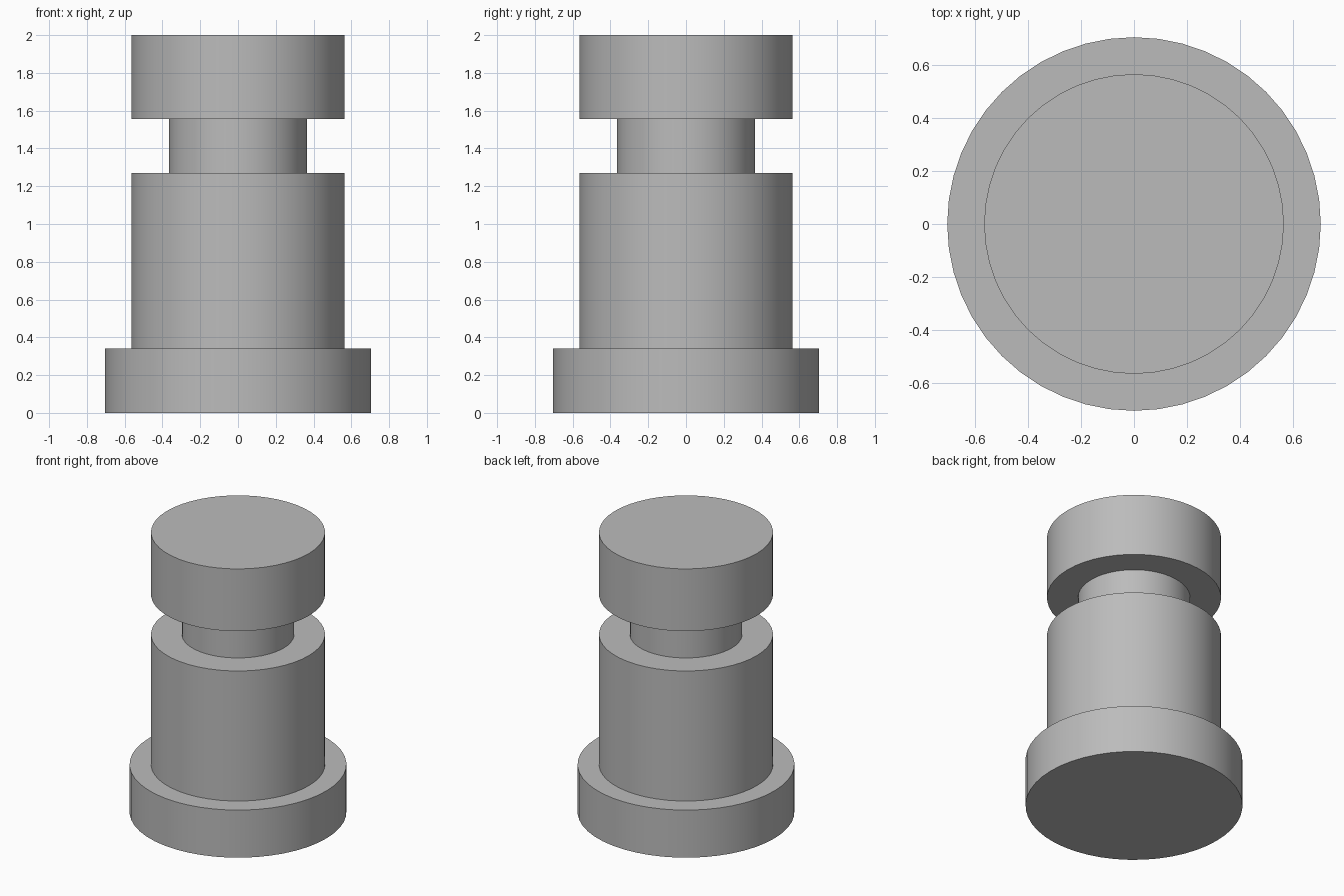
import bpy
import bmesh
from math import radians, tau, cos, sin

SIDES = 48

cube = bpy.data.objects.get("Cube")
if cube:
    bpy.data.objects.remove(cube, do_unlink=True)

# Single plain grey for the whole turned piece
grey = bpy.data.materials.new("plain_grey")
grey.use_nodes = True
colour = (0.5, 0.5, 0.5, 1.0)
grey.diffuse_color = colour
grey.node_tree.nodes["Principled BSDF"].inputs["Base Color"].default_value = colour


def lathe(name, profile):
    """Closed solid turned around z from (radius, height) points."""
    bm = bmesh.new()
    rings = [[bm.verts.new((r * cos(tau * i / SIDES), r * sin(tau * i / SIDES), z))
              for i in range(SIDES)] for r, z in profile]
    for low, high in zip(rings, rings[1:]):
        for i in range(SIDES):
            j = (i + 1) % SIDES
            bm.faces.new((low[i], low[j], high[j], high[i]))
    bm.faces.new(rings[0][::-1])
    bm.faces.new(rings[-1])
    mesh = bpy.data.meshes.new(name)
    bm.to_mesh(mesh)
    bm.free()
    mesh.materials.append(grey)
    obj = bpy.data.objects.new(name, mesh)
    bpy.context.collection.objects.link(obj)
    bpy.ops.object.select_all(action="DESELECT")
    obj.select_set(True)
    bpy.context.view_layer.objects.active = obj
    bpy.ops.object.shade_smooth_by_angle(angle=radians(30))
    return obj


# Wide foot, main barrel, narrow neck groove and head
FOOT, BODY, NECK = 0.703, 0.564, 0.364
lathe("stepped_pin", [
    (FOOT, 0), (FOOT, 0.34),
    (BODY, 0.34), (BODY, 1.27),
    (NECK, 1.27), (NECK, 1.555),
    (BODY, 1.555), (BODY, 2.0),
])
